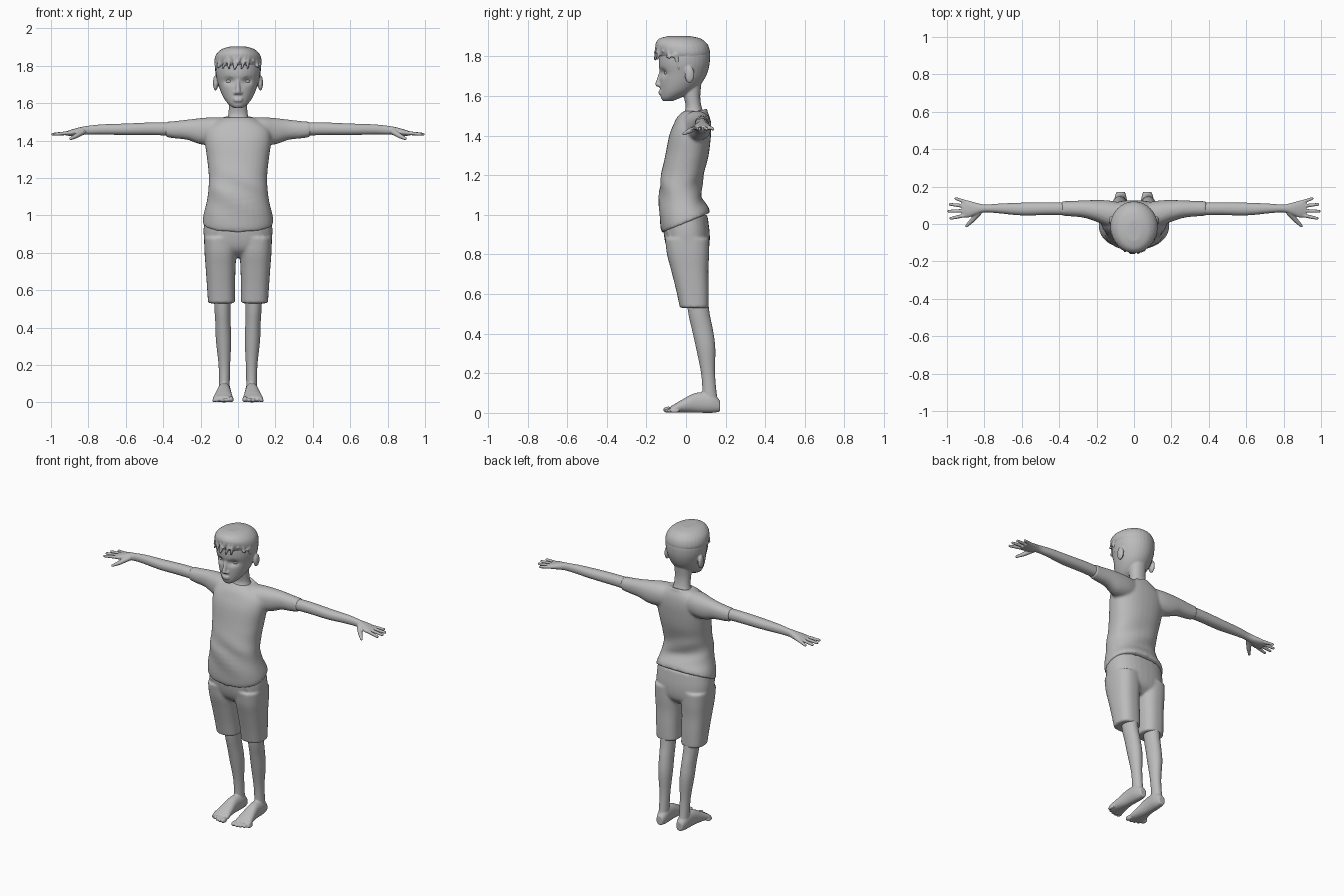
import bpy, bmesh, math, random
from mathutils import Vector, Matrix

random.seed(4)
default = bpy.data.objects.get("Cube")
if default:
    bpy.data.objects.remove(default)

clay = bpy.data.materials.new("plain grey")
clay.use_nodes = True
grey = (0.5, 0.5, 0.5, 1)
clay.diffuse_color = grey
clay.node_tree.nodes["Principled BSDF"].inputs["Base Color"].default_value = grey


def smooth_rows(rows, steps=5):
    """Pass a smooth spline through the rows of numbers."""
    rows = [Vector(r) for r in rows]
    result = []
    for i in range(len(rows) - 1):
        a, b, c, d = (rows[max(i - 1, 0)], rows[i], rows[i + 1],
                      rows[min(i + 2, len(rows) - 1)])
        for k in range(steps):
            t = k / steps
            result.append(b + (c - a) * t / 2 + (a * 2 - b * 5 + c * 4 - d) * t * t / 2
                          + (b * 3 - a - c * 3 + d) * t ** 3 / 2)
    return result + [rows[-1]]


def loft(bm, rows, axis, side=1, power=2.2, sides=32):
    """Rows are x, y, z and the two radii of a rounded section."""
    u, v = [i for i in range(3) if i != axis]
    rings = []
    for row in smooth_rows(rows):
        ring = []
        for k in range(sides):
            angle = math.tau * k / sides
            c, s = math.cos(angle), math.sin(angle)
            p = Vector(row[:3])
            p[u] += row[3] * math.copysign(abs(c) ** (2 / power), c)
            p[v] += row[4] * math.copysign(abs(s) ** (2 / power), s)
            p.x *= side
            ring.append(bm.verts.new(p))
        rings.append(ring)
    for lower, upper in zip(rings, rings[1:]):
        for k in range(sides):
            n = (k + 1) % sides
            bm.faces.new((lower[k], lower[n], upper[n], upper[k]))
    bm.faces.new(rings[0])
    bm.faces.new(rings[-1])
    return [v for ring in rings for v in ring]


def trunk(bm, rows, side=1, power=2.2):
    """Upright loft; rows are height, centre x, half width, front y, back y."""
    return loft(bm, [(x, (f + b) / 2, z, w, (b - f) / 2) for z, x, w, f, b in rows],
                2, side, power)


def ball(bm, centre, radii):
    place = Matrix.Translation(centre) @ Matrix.Diagonal((*radii, 1))
    bmesh.ops.create_uvsphere(bm, u_segments=16, v_segments=10, radius=1, matrix=place)


def tube(bm, start, end, r1, r2):
    start, end = Vector(start), Vector(end)
    line = end - start
    place = Matrix.Translation((start + end) / 2) @ line.to_track_quat('Z', 'Y').to_matrix().to_4x4()
    bmesh.ops.create_cone(bm, cap_ends=True, segments=12, radius1=r1, radius2=r2,
                          depth=line.length, matrix=place)
    ball(bm, start, (r1,) * 3)
    ball(bm, end, (r2,) * 3)


def finish(bm, name, voxel=None, relax=0, mirror=False):
    bmesh.ops.recalc_face_normals(bm, faces=bm.faces)
    for face in bm.faces:
        face.smooth = True
    mesh = bpy.data.meshes.new(name)
    bm.to_mesh(mesh)
    bm.free()
    mesh.materials.append(clay)
    obj = bpy.data.objects.new(name, mesh)
    bpy.context.collection.objects.link(obj)
    if voxel:
        blend = obj.modifiers.new("blend", 'REMESH')
        blend.mode = 'VOXEL'
        blend.voxel_size = voxel
        blend.use_smooth_shade = True
    if relax:
        soften = obj.modifiers.new("soften", 'SMOOTH')
        soften.factor = 0.5
        soften.iterations = relax
    if mirror:
        obj.modifiers.new("mirror", 'MIRROR')


# Head: skull, jaw, neck, nose, lips and ears melted together
bm = bmesh.new()
skull = trunk(bm, [
    (1.574, 0, .022, -.115, -.07), (1.59, 0, .046, -.126, -.03), (1.62, 0, .072, -.13, .03),
    (1.66, 0, .092, -.132, .075), (1.71, 0, .108, -.133, .105), (1.77, 0, .122, -.138, .12),
    (1.83, 0, .118, -.13, .115), (1.88, 0, .08, -.09, .07)], power=2)
for v in skull:
    if v.co.y < -.03:
        for sign in (-1, 1):
            gap = Vector((v.co.x - sign * .046, (v.co.z - 1.718) * 1.5))
            v.co.y += .02 * math.exp(-gap.length_squared / .0007)
trunk(bm, [(1.42, 0, .075, -.02, .1), (1.49, 0, .068, -.022, .1), (1.54, 0, .052, -.002, .08),
           (1.6, 0, .05, -.012, .072), (1.68, 0, .055, -.03, .08)])
tube(bm, (0, -.128, 1.715), (0, -.143, 1.66), .009, .013)
for sign in (-1, 1):
    ball(bm, (sign * .013, -.132, 1.655), (.011, .012, .009))
    ball(bm, (sign * .12, .018, 1.708), (.014, .025, .042))
    tube(bm, (sign * .028, -.125, 1.745), (sign * .07, -.1, 1.745), .008, .006)
for z in (1.613, 1.624):
    ball(bm, (0, -.128, z), (.027, .012, .006))
finish(bm, "head", .005, 4)

# Eyes
bm = bmesh.new()
for sign in (-1, 1):
    ball(bm, (sign * .046, -.094, 1.717), (.02, .016, .012))
finish(bm, "eyes")

# Hair: a cap with swept locks and a fringe
bm = bmesh.new()
trunk(bm, [(1.79, 0, .117, -.128, .113), (1.82, 0, .127, -.145, .121), (1.86, 0, .117, -.155, .11),
           (1.89, 0, .085, -.135, .075), (1.903, 0, .04, -.09, .02)], power=2)


def scalp(turn, rise):
    return Vector((.122 * math.sin(turn) * math.cos(rise),
                   -.022 - .137 * math.cos(turn) * math.cos(rise), 1.80 + .1 * math.sin(rise)))


for layer in range(3):
    for k in range(26):
        turn = math.tau * (k + random.random()) / 26
        front = max(0, math.cos(turn))
        top = .45 + layer * .35
        low = top - .4 - .2 * front
        tube(bm, scalp(turn, top), scalp(turn + random.uniform(-.25, .25), low),
             .008 + .004 * front, .006)
for sign in (-1, 1):
    tube(bm, (sign * .112, -.05, 1.81), (sign * .108, -.035, 1.735), .014, .007)
finish(bm, "hair", .005, 2)

# Shirt: torso with gentle folds and a hem that rises to the back, sleeves, collar
bm = bmesh.new()
torso = trunk(bm, [
    (.96, 0, .19, -.12, .122), (1.0, 0, .186, -.131, .112), (1.1, 0, .163, -.136, .078),
    (1.2, 0, .156, -.126, .09), (1.3, 0, .165, -.105, .114), (1.4, 0, .178, -.085, .126),
    (1.46, 0, .17, -.062, .126), (1.5, 0, .125, -.04, .118), (1.525, 0, .08, -.01, .105)],
    power=2.3)
for v in torso:
    x, y, z = v.co
    fold = math.exp(-((z - 1.12) / .09) ** 2)
    v.co.y += .005 * fold * math.sin(45 * z + 22 * x)
    v.co.z += .42 * y * min(1, max(0, (1.12 - z) / .14))
for sign in (-1, 1):
    loft(bm, [(.05, .05, 1.455, .06, .068), (.13, .055, 1.45, .07, .075),
              (.2, .07, 1.45, .058, .07), (.27, .08, 1.458, .046, .054),
              (.34, .082, 1.458, .041, .046), (.385, .083, 1.46, .039, .041)], 0, sign)
neckline = []
for k in range(25):
    angle = math.tau * k / 24
    neckline.append(Vector((.078 * math.cos(angle), .038 + .064 * math.sin(angle),
                            1.512 + .018 * math.sin(angle))))
for start, end in zip(neckline, neckline[1:]):
    tube(bm, start, end, .008, .008)
finish(bm, "shirt", .008, 5)

# Arms and hands
bm = bmesh.new()
loft(bm, [(.3, .08, 1.46, .035, .035), (.45, .082, 1.463, .034, .034),
          (.6, .08, 1.46, .034, .031), (.72, .083, 1.46, .026, .027),
          (.8, .083, 1.456, .021, .023), (.85, .081, 1.449, .034, .021),
          (.89, .08, 1.442, .046, .017), (.92, .083, 1.438, .042, .011)], 0)
for root, tip_x, tip_y in ((.047, .98, .03), (.071, .99, .068), (.095, .983, .105), (.117, .952, .136)):
    tube(bm, (.9, root, 1.441), (tip_x, tip_y, 1.434), .011, .008)
tube(bm, (.83, .06, 1.447), (.865, .02, 1.425), .016, .013)
tube(bm, (.865, .02, 1.425), (.895, -.01, 1.41), .013, .008)
finish(bm, "arms", .004, 2, mirror=True)

# Shorts: hips and two legs
bm = bmesh.new()
trunk(bm, [(.775, 0, .09, -.04, .07), (.82, 0, .165, -.09, .112), (.9, 0, .184, -.112, .12),
           (1.0, 0, .178, -.115, .108)], power=2.4)
for sign in (-1, 1):
    trunk(bm, [(.53, .088, .072, -.031, .115), (.62, .091, .075, -.05, .115),
               (.72, .093, .08, -.075, .113), (.8, .094, .085, -.096, .117),
               (.88, .095, .087, -.106, .118)], sign, 2.5)
    tube(bm, (sign * .115, -.098, .93), (sign * .165, -.062, .84), .006, .004)
finish(bm, "shorts", .008, 4)

# Legs, feet and toes
bm = bmesh.new()
trunk(bm, [(.62, .085, .046, -.005, .105), (.5, .083, .043, .012, .12), (.42, .08, .041, .03, .136),
           (.33, .077, .041, .05, .148), (.2, .073, .031, .076, .147),
           (.1, .073, .029, .083, .155), (.03, .073, .03, .08, .168)], power=2)
loft(bm, [(.071, .172, .034, .022, .028), (.072, .13, .05, .034, .05), (.075, .05, .051, .037, .05),
          (.078, -.02, .034, .047, .033), (.08, -.06, .022, .054, .021),
          (.08, -.08, .017, .048, .015)], 1)
for k in range(5):
    size = .016 if k == 0 else .0125 - .0007 * k
    ball(bm, (.038 + .0225 * k, -.09 + .004 * k * k / 2, size), (size * .95, .026, size))
finish(bm, "legs", .005, 2, mirror=True)
